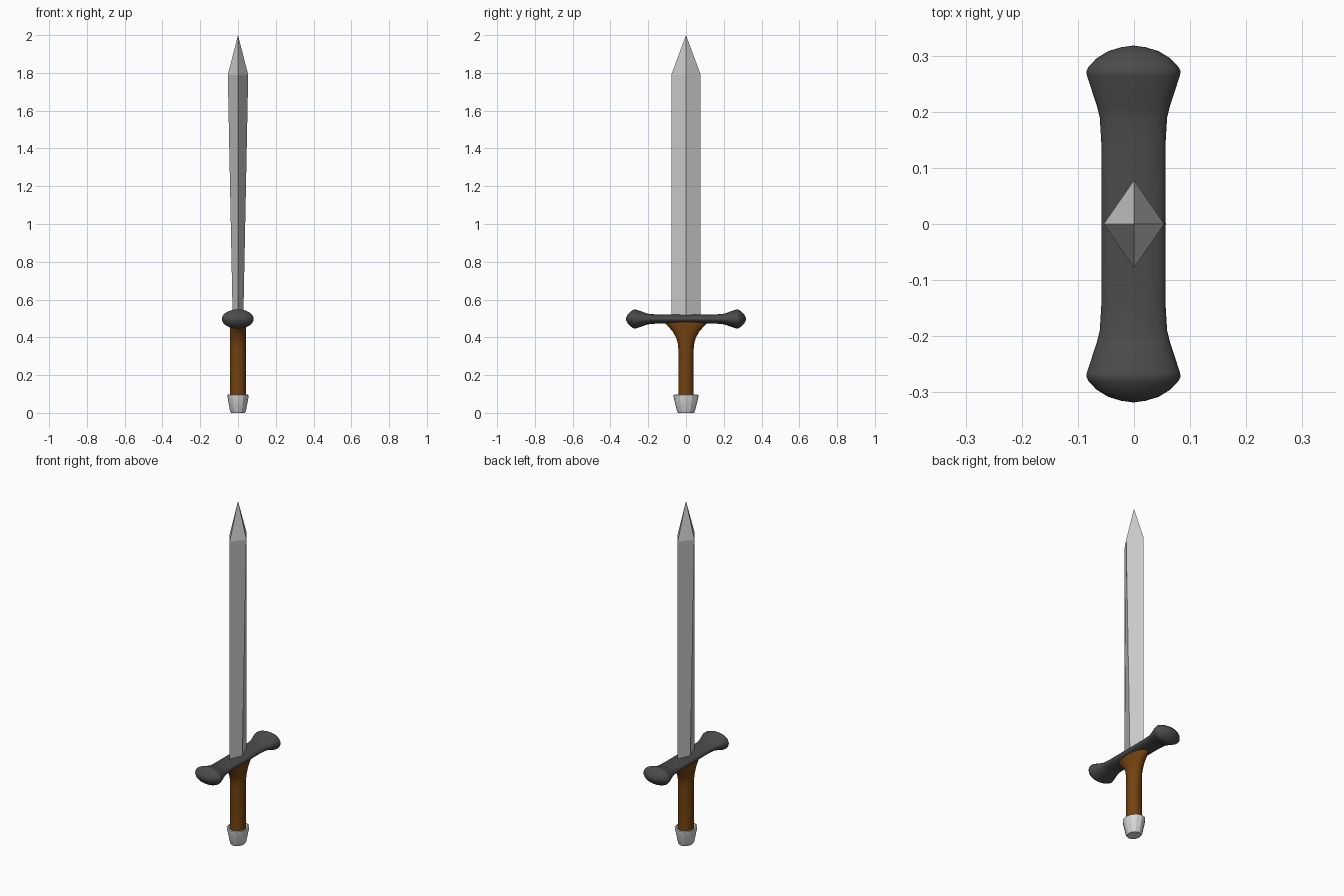
import bpy, bmesh, math
from mathutils import Vector

cube = bpy.data.objects.get("Cube")
if cube:
    bpy.data.objects.remove(cube, do_unlink=True)


def material(name, colour):
    m = bpy.data.materials.new(name)
    m.use_nodes = True
    m.diffuse_color = (*colour, 1)
    m.node_tree.nodes["Principled BSDF"].inputs["Base Color"].default_value = (*colour, 1)
    return m


def loft(name, mat, rings, sides, axis="Z", smooth=None, centre=(0, 0, 0)):
    """Skin elliptical rings (position, half width, half depth) along an axis."""
    bm = bmesh.new()
    loops = []
    for pos, a, b in rings:
        loop = []
        for i in range(sides):
            t = math.tau * i / sides
            u, v = a * math.cos(t), b * math.sin(t)
            p = (u, v, pos) if axis == "Z" else (u, pos, v)
            loop.append(bm.verts.new(Vector(p) + Vector(centre)))
        loops.append(loop)
    for lo, hi in zip(loops, loops[1:]):
        for i in range(sides):
            j = (i + 1) % sides
            bm.faces.new((lo[i], lo[j], hi[j], hi[i]))
    bm.faces.new(loops[0][::-1])
    bm.faces.new(loops[-1])
    bmesh.ops.remove_doubles(bm, verts=bm.verts, dist=0.0002)
    bmesh.ops.recalc_face_normals(bm, faces=bm.faces)
    mesh = bpy.data.meshes.new(name)
    bm.to_mesh(mesh)
    bm.free()
    mesh.materials.append(mat)
    ob = bpy.data.objects.new(name, mesh)
    bpy.context.collection.objects.link(ob)
    if smooth:
        bpy.ops.object.select_all(action="DESELECT")
        ob.select_set(True)
        bpy.context.view_layer.objects.active = ob
        bpy.ops.object.shade_smooth_by_angle(angle=math.radians(smooth))
    return ob


steel = material("blade steel", (0.6, 0.6, 0.6))
silver = material("pommel silver", (0.68, 0.68, 0.68))
iron = material("dark iron", (0.07, 0.07, 0.07))
leather = material("brown leather", (0.17, 0.054, 0.005))

# Diamond blade, thickening towards the point
loft("blade", steel, [(0.49, 0.028, 0.078), (1.79, 0.054, 0.078), (2.0, 0, 0)], 4)

# Crossguard with flared, domed ends
half = [(0.0, 0.057, 0.024), (0.14, 0.057, 0.024), (0.19, 0.06, 0.026),
        (0.21, 0.065, 0.031), (0.265, 0.083, 0.05), (0.272, 0.084, 0.051),
        (0.28, 0.08, 0.048), (0.295, 0.066, 0.038), (0.308, 0.045, 0.025),
        (0.315, 0.022, 0.012), (0.318, 0, 0)]
guard = [(-y, a, b) for y, a, b in half[:0:-1]] + half
loft("crossguard", iron, guard, 32, axis="Y", smooth=50, centre=(-0.001, 0, 0.497))

# Grip flaring sideways under the guard
loft("grip", leather, [(0.06, 0.042, 0.041), (0.34, 0.042, 0.041),
                       (0.37, 0.042, 0.044), (0.4, 0.042, 0.053),
                       (0.43, 0.042, 0.07), (0.455, 0.042, 0.092),
                       (0.478, 0.042, 0.116), (0.49, 0.042, 0.118)],
     32, smooth=40)

# Tapered pommel cup with a rim around the grip
loft("pommel", silver, [(0, 0.036, 0.042), (0.01, 0.042, 0.048),
                        (0.085, 0.056, 0.066), (0.095, 0.057, 0.067),
                        (0.097, 0.05, 0.057), (0.085, 0.04, 0.04)],
     12, smooth=20)
